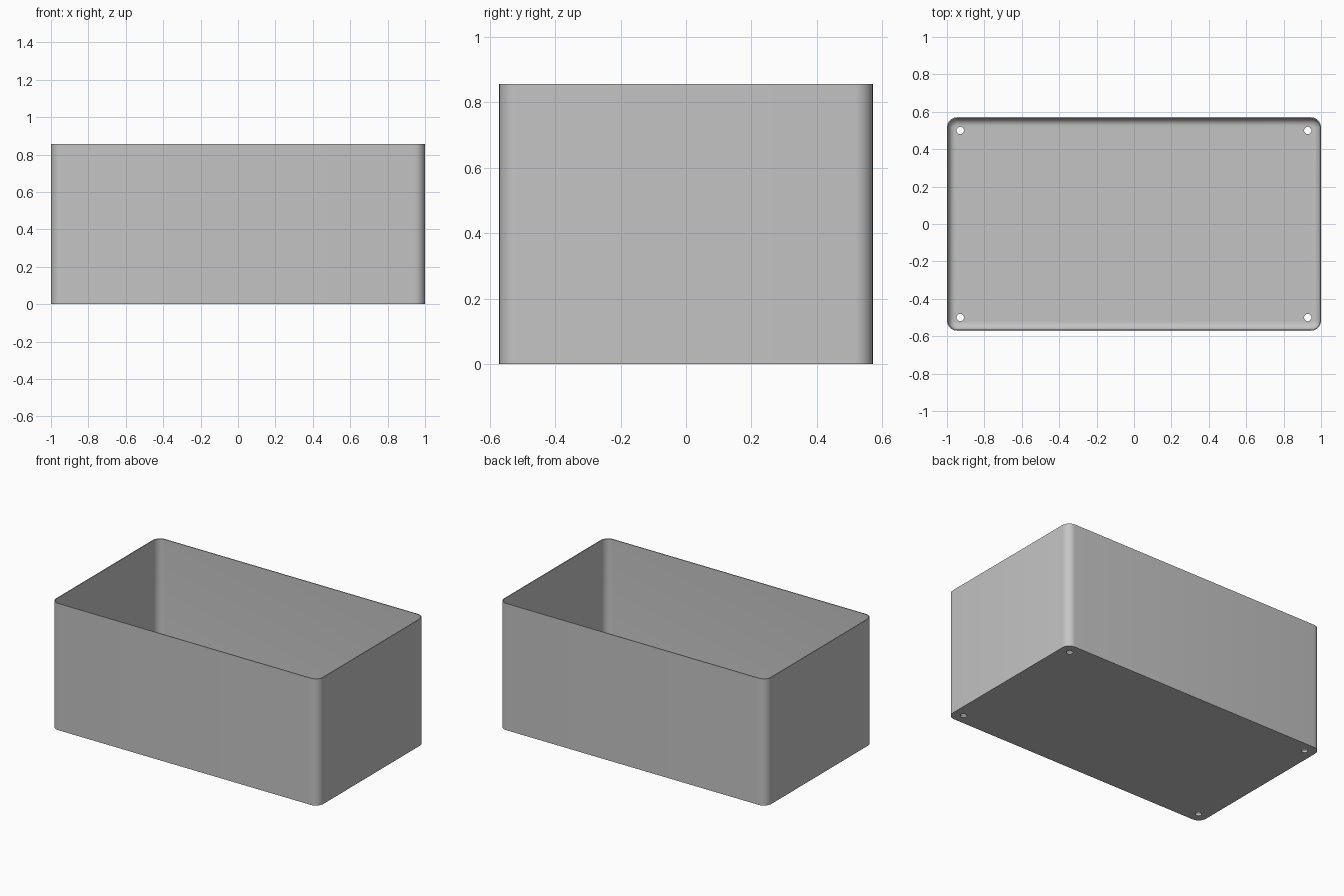
import bpy
import bmesh
from math import sin, cos, pi

if "Cube" in bpy.data.objects:
    bpy.data.objects.remove(bpy.data.objects["Cube"])

HX, HY, HEIGHT = 1.0, 0.571, 0.857
CORNER, WALL, FLOOR, FILLET = 0.055, 0.006, 0.014, 0.04
HOLE_X, HOLE_Y, HOLE_R = 0.929, 0.5, 0.02
STEPS = 8

grey = bpy.data.materials.new("plain grey")
grey.use_nodes = True
colour = (0.55, 0.55, 0.55, 1)
grey.diffuse_color = colour
grey.node_tree.nodes["Principled BSDF"].inputs["Base Color"].default_value = colour


def ring(bm, inset, z):
    """Rounded rectangle, moved inward by inset."""
    r = CORNER - inset
    verts = []
    for quarter, (sx, sy) in enumerate([(1, 1), (-1, 1), (-1, -1), (1, -1)]):
        for i in range(STEPS + 1):
            a = (quarter + i / STEPS) * pi / 2
            verts.append(bm.verts.new((sx * (HX - CORNER) + r * cos(a),
                                       sy * (HY - CORNER) + r * sin(a), z)))
    return verts


# Open box: outer wall, rim, inner wall, then the fillet down to the floor
bm = bmesh.new()
levels = [(0, 0), (0, HEIGHT), (WALL, HEIGHT)]
for i in range(STEPS + 1):
    a = i / STEPS * pi / 2
    levels.append((WALL + FILLET * (1 - cos(a)), FLOOR + FILLET * (1 - sin(a))))
rings = [ring(bm, inset, z) for inset, z in levels]
for low, high in zip(rings, rings[1:]):
    for i in range(len(low)):
        j = (i + 1) % len(low)
        bm.faces.new((low[i], low[j], high[j], high[i]))
bm.faces.new(rings[0][::-1])
bm.faces.new(rings[-1])
bmesh.ops.recalc_face_normals(bm, faces=bm.faces)
mesh = bpy.data.meshes.new("open_box")
bm.to_mesh(mesh)
bm.free()
mesh.materials.append(grey)
box = bpy.data.objects.new("open_box", mesh)
bpy.context.collection.objects.link(box)

# Four screw holes through the floor
cutters = []
for sx in (-1, 1):
    for sy in (-1, 1):
        bpy.ops.mesh.primitive_cylinder_add(vertices=24, radius=HOLE_R, depth=0.2,
                                            location=(sx * HOLE_X, sy * HOLE_Y, 0))
        cutter = bpy.context.object
        cutter.name = "hole_cutter"
        cutter.hide_render = True
        cutter.data.materials.append(grey)
        cut = box.modifiers.new("screw_hole", "BOOLEAN")
        cut.operation = "DIFFERENCE"
        cut.solver = "EXACT"
        cut.object = cutter
        cutters.append(cutter)

bpy.ops.object.select_all(action="DESELECT")
box.select_set(True)
bpy.context.view_layer.objects.active = box
for name in [m.name for m in box.modifiers]:
    bpy.ops.object.modifier_apply(modifier=name)
for cutter in cutters:
    bpy.data.objects.remove(cutter)
bpy.ops.object.shade_smooth_by_angle(angle=pi / 6)
